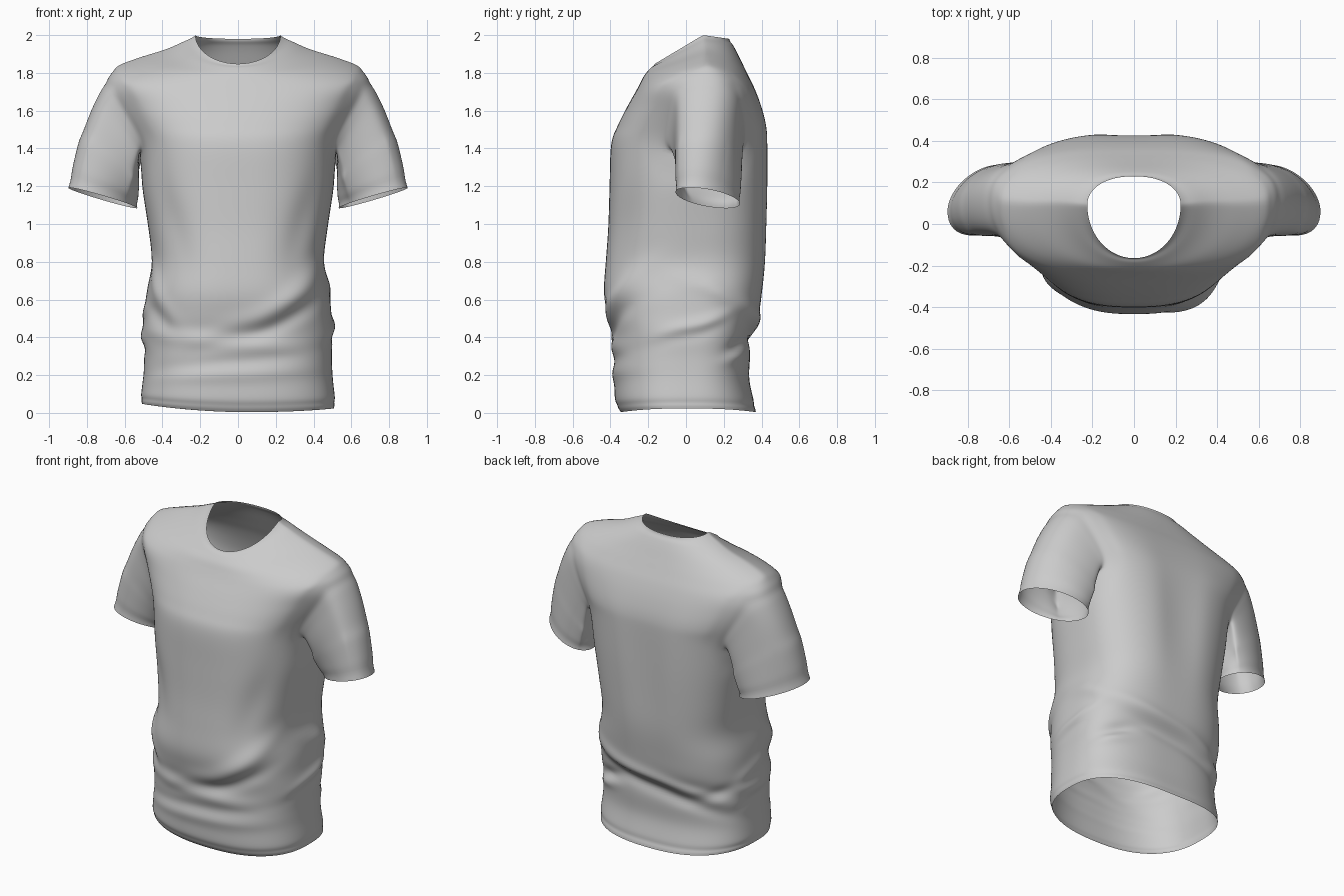
import bpy, bmesh, math
from mathutils import Vector

if "Cube" in bpy.data.objects:
    bpy.data.objects.remove(bpy.data.objects["Cube"])

N, SUB = 72, 4          # columns round the body, steps between profile rows

# Lower body rows: z, half width, front y, back y
LOWER = [(.004, .508, -.345, .370), (.06, .514, -.375, .360), (.18, .502, -.380, .335),
         (.30, .497, -.390, .340), (.42, .505, -.390, .345), (.52, .495, -.415, .385),
         (.64, .485, -.435, .405), (.80, .455, -.425, .425), (.98, .475, -.412, .435),
         (1.2, .508, -.405, .442)]
rows = [(w, .09 * z / 1.42, z, f, z, b, z, .78, .76) for z, w, f, b in LOWER]
ARM_LOW = len(rows) * SUB
# Chest to neck: half width, side y, side z, front y, front z, back y, back z, front and back roundness
rows += [(.530, .10, 1.41, -.397, 1.42, .440, 1.42, .79, .72),
         (.578, .11, 1.52, -.362, 1.52, .432, 1.52, .80, .70),
         (.645, .12, 1.64, -.312, 1.62, .405, 1.62, .81, .72),
         (.700, .12, 1.765, -.267, 1.70, .370, 1.71, .82, .76),
         (.645, .11, 1.835, -.243, 1.745, .335, 1.78, .84, .82),
         (.520, .10, 1.884, -.222, 1.785, .300, 1.85, .89, .88),
         (.365, .10, 1.932, -.198, 1.815, .265, 1.92, .95, .92),
         (.225, .09, 2.0, -.165, 1.848, .230, 1.98, 1.0, .92)]
ARM_TOP = ARM_LOW + 3 * SUB

# Cloth folds: angle in degrees (front -90, back 90), z, slope, length, width, depth
FOLDS = [(-62, .60, .28, 30, .055, .026), (-70, .47, .20, 34, .040, -.020),
         (-105, .38, -.05, 45, .040, .016), (-85, .28, .06, 45, .035, -.012),
         (-95, .20, .03, 50, .035, .012), (-150, .66, -.40, 20, .045, .018),
         (-148, .52, -.22, 22, .040, -.014), (95, .46, -.12, 50, .038, .028),
         (95, .38, -.12, 50, .035, -.018), (50, .36, .10, 18, .030, -.028),
         (45, .30, .08, 16, .025, .020), (140, .42, .12, 26, .035, -.016),
         (5, .47, .15, 22, .030, .018), (0, .41, .10, 20, .030, -.010),
         (178, .52, .15, 20, .035, .014), (180, .40, -.1, 18, .030, .014),
         (180, .33, .1, 18, .025, -.010), (10, .66, -.2, 18, .035, .016),
         (90, 1.2, 0, 10, .40, -.020), (-50, 1.0, .5, 14, .20, -.014),
         (-130, 1.0, -.5, 14, .20, -.014)]


def spow(v, e):
    return math.copysign(abs(v) ** e, v)


def catmull(a, b, c, d, t):
    return [.5 * (2*q + (r - p)*t + (2*p - 5*q + 4*r - s)*t*t + (3*q - p - 3*r + s)*t**3)
            for p, q, r, s in zip(a, b, c, d)]


def fold(deg, z):
    total = 0
    for a, fz, slope, length, width, depth in FOLDS:
        da = (deg - a + 180) % 360 - 180
        dz = z - fz - slope * math.radians(da)
        total += depth * math.exp(-(da / length) ** 2 - (dz / width) ** 2)
    return total


def ring(row):
    w, ys, zs, yf, zf, yb, zb, ef, eb = row
    pts = []
    for j in range(N):
        a = 2 * math.pi * j / N
        c, s = math.cos(a), math.sin(a)
        e = eb if s > 0 else ef
        v = spow(s, e)
        y = ys + v * (yb - ys if s > 0 else ys - yf)
        z = zs + abs(v) * ((zb if s > 0 else zf) - zs)
        p = Vector((w * spow(c, e), y, z))
        p += Vector((c, s, 0)) * fold(360 * j / N, z)
        # the hem rises at the sides, more on one of them
        p.z += (.02 * c * c + .025 * max(0, -c)) * math.exp(-z / .15)
        pts.append(p)
    return pts


# Body: stacked rings from hem to neckline, with openings left for the arms
bm = bmesh.new()
full = []
for i in range(len(rows) - 1):
    a, d = rows[max(i - 1, 0)], rows[min(i + 2, len(rows) - 1)]
    full += [catmull(a, rows[i], rows[i + 1], d, k / SUB) for k in range(SUB)]
full.append(rows[-1])
grid = [[bm.verts.new(p) for p in ring(r)] for r in full]
FRONT, BACK = -4, 6


def in_arm(i, j):
    j = (j + N // 2) % N - N // 2
    k = j if abs(j) < N // 4 else (N // 2 - 1 - j) if j > 0 else (-N // 2 - 1 - j)
    return ARM_LOW <= i < ARM_TOP and FRONT <= k < BACK


for i in range(len(grid) - 1):
    for j in range(N):
        if not in_arm(i, j):
            k = (j + 1) % N
            bm.faces.new((grid[i][j], grid[i][k], grid[i + 1][k], grid[i + 1][j]))

# Sleeves: each arm opening is carried down to a tilted, slightly turned oval cuff
seams, blend = [grid[-2], grid[3]], set()
STEPS = 14
for side in (1, -1):
    def col(j):
        return j % N if side > 0 else (N // 2 - j) % N
    idx = [(ARM_LOW, j) for j in range(FRONT, BACK)]
    idx += [(i, BACK) for i in range(ARM_LOW, ARM_TOP)]
    idx += [(ARM_TOP, j) for j in range(BACK, FRONT, -1)]
    idx += [(i, FRONT) for i in range(ARM_TOP, ARM_LOW, -1)]
    loop = [grid[i][col(j)] for i, j in idx]
    start = [v.co.copy() for v in loop]
    prev = loop
    for s in range(1, STEPS + 1):
        t = s / STEPS
        cur = []
        for p in start:
            f = math.atan2((p.y - .115) / .19, (p.z - 1.585) / .17)
            c, sn = math.cos(f), math.sin(f)
            end = Vector((side * (.715 + .185 * c), .115 + .160 * sn - .06 * c,
                          1.138 + .054 * c - .012 * sn))
            q = p.lerp(end, t)
            bulge = math.sin(math.pi * t ** .8)
            q.x += side * bulge * (.010 + .020 * c)
            q.z += .012 * bulge * max(0, c)
            cur.append(bm.verts.new(q))
        for a in range(len(loop)):
            b = (a + 1) % len(loop)
            quad = (prev[a], prev[b], cur[b], cur[a])
            bm.faces.new(quad if side > 0 else quad[::-1])
        if s == STEPS - 1:
            seams.append(cur)
        if s <= 4:
            blend.update(cur)
        prev = cur
    seams.append(loop)
    blend.update(loop)

# Drop unused points inside the openings, then relax the shoulder joins
for v in [v for v in bm.verts if not v.link_faces]:
    bm.verts.remove(v)
for _ in range(3):
    blend |= {e.other_vert(v) for v in blend for e in v.link_edges}
for _ in range(9):
    bmesh.ops.smooth_vert(bm, verts=list(blend), factor=.5,
                          use_axis_x=True, use_axis_y=True, use_axis_z=True)
bmesh.ops.recalc_face_normals(bm, faces=bm.faces)
bm.normal_update()

# Stitching: press each seam loop slightly into the cloth
for lp in seams:
    for v, n in [(v, v.normal.copy()) for v in lp]:
        v.co -= n * .005

me = bpy.data.meshes.new('shirt')
bm.to_mesh(me)
bm.free()
for p in me.polygons:
    p.use_smooth = True
shirt = bpy.data.objects.new('shirt', me)
bpy.context.collection.objects.link(shirt)
m = shirt.modifiers.new('smooth', 'SUBSURF')
m.levels = m.render_levels = 1
